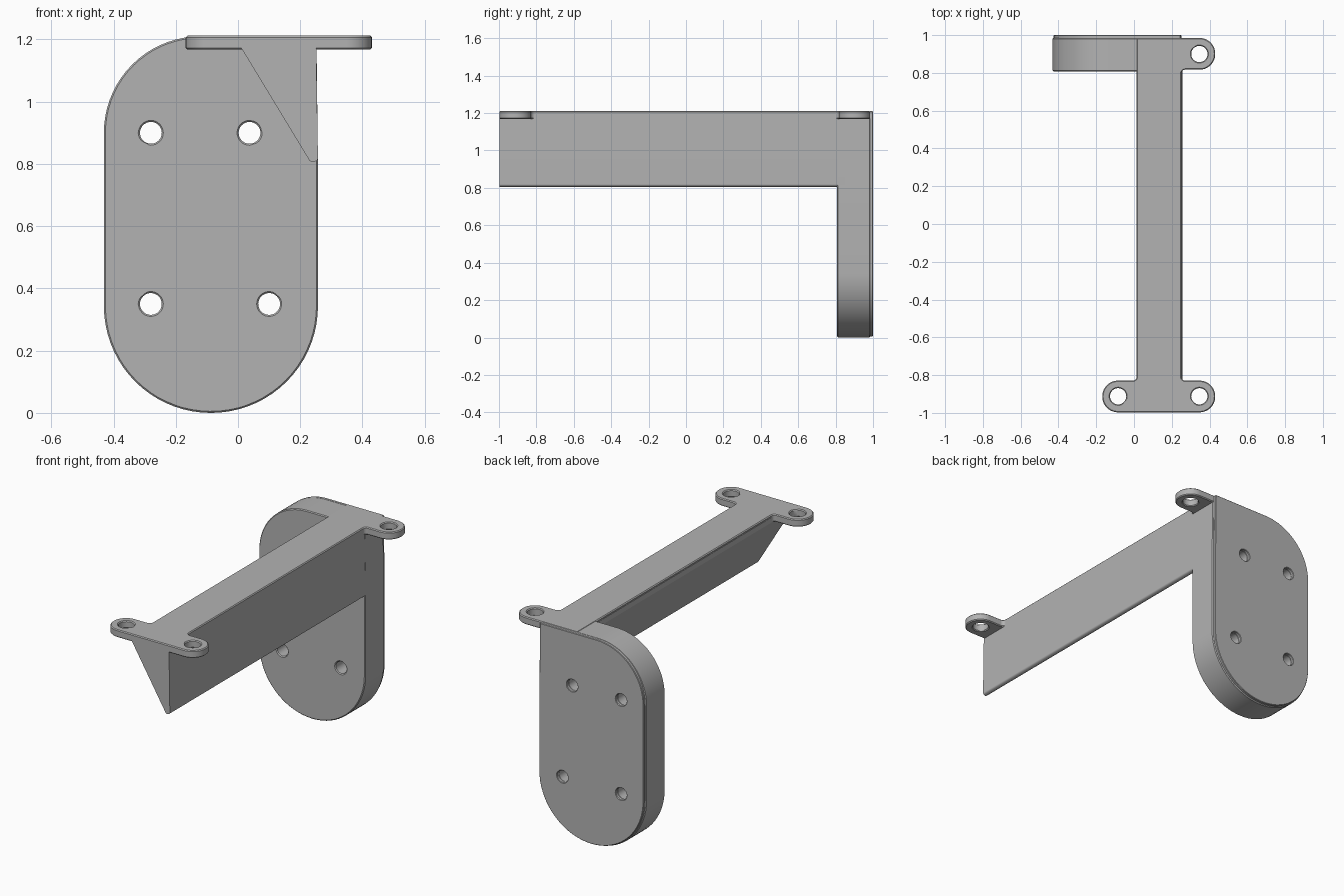
import bpy, bmesh, math
from mathutils import Vector

if "Cube" in bpy.data.objects:
    bpy.data.objects.remove(bpy.data.objects["Cube"])

grey = bpy.data.materials.new("plain grey")
grey.use_nodes = True
GREY = (0.45, 0.45, 0.45, 1)
grey.diffuse_color = GREY
grey.node_tree.nodes["Principled BSDF"].inputs["Base Color"].default_value = GREY


def rounded(corners):
    """Outline from (u, v, radius) corners, each corner replaced by an arc."""
    out = []
    for i, (u, v, r) in enumerate(corners):
        p = Vector((u, v))
        if r == 0:
            out.append(p)
            continue
        a = (Vector(corners[i - 1][:2]) - p).normalized()
        b = (Vector(corners[(i + 1) % len(corners)][:2]) - p).normalized()
        half = a.angle(b) / 2
        centre = p + (a + b).normalized() * r / math.sin(half)
        start = p + a * r / math.tan(half) - centre
        end = p + b * r / math.tan(half) - centre
        sweep = math.atan2(start.x * end.y - start.y * end.x, start.dot(end))
        n = max(4, int(abs(sweep) / math.radians(5)))
        for k in range(n + 1):
            t = sweep * k / n
            c, s = math.cos(t), math.sin(t)
            out.append(centre + Vector((start.x * c - start.y * s,
                                        start.x * s + start.y * c)))
    return out


def circle(u, v, r, n=32):
    return [Vector((u + r * math.cos(math.tau * k / n),
                    v + r * math.sin(math.tau * k / n))) for k in range(n)]


def slab(name, outline, holes, axis, low, high, chamfer):
    """Extrude an outline with holes along an axis and chamfer its rims."""
    bm = bmesh.new()
    for loop in [outline] + holes:
        vs = [bm.verts.new((p.x, low, p.y) if axis == "Y" else (p.x, p.y, low))
              for p in loop]
        for i in range(len(vs)):
            bm.edges.new((vs[i - 1], vs[i]))
    bmesh.ops.triangle_fill(bm, use_beauty=True, edges=bm.edges[:])
    ext = bmesh.ops.extrude_face_region(bm, geom=bm.faces[:])
    move = (0, high - low, 0) if axis == "Y" else (0, 0, high - low)
    bmesh.ops.translate(bm, vec=move, verts=[
        g for g in ext["geom"] if isinstance(g, bmesh.types.BMVert)])
    bmesh.ops.recalc_face_normals(bm, faces=bm.faces[:])
    mesh = bpy.data.meshes.new(name)
    bm.to_mesh(mesh)
    bm.free()
    mesh.materials.append(grey)
    ob = bpy.data.objects.new(name, mesh)
    bpy.context.collection.objects.link(ob)
    bpy.ops.object.select_all(action="DESELECT")
    ob.select_set(True)
    bpy.context.view_layer.objects.active = ob
    if chamfer:
        mod = ob.modifiers.new("rim chamfer", "BEVEL")
        mod.width = chamfer
        mod.segments = 1
        mod.limit_method = "ANGLE"
        mod.angle_limit = math.radians(50)
        bpy.ops.object.modifier_apply(modifier=mod.name)
    bpy.ops.object.shade_smooth_by_angle(angle=math.radians(30))
    return ob


# Upright mounting plate with round foot and one rounded shoulder
def plate_outline(inset):
    left, right, bottom = -0.431 + inset, 0.257 - inset, inset
    foot = (right - left) / 2 - 0.0005
    return rounded([(left, bottom, foot), (right, bottom, foot),
                    (right, 0.8, 0), (0.252 - inset, 1.21, 0),
                    (left, 1.21, 0.31 - inset)])


screws = [(-0.28, 0.9), (0.037, 0.9), (-0.28, 0.35), (0.1, 0.35)]
plate_holes = [circle(u, v, 0.035) for u, v in screws]
slab("mounting_plate", plate_outline(0), plate_holes, "Y", 0.808, 0.985, 0.005)
slab("plate_back_lip", plate_outline(0.006), plate_holes, "Y", 0.98, 1.0, 0.003)

# Triangular arm reaching forward from the plate
arm = rounded([(0.012, 1.2, 0), (0.012, 1.17, 0), (0.235, 0.802, 0.014),
               (0.257, 0.812, 0.012), (0.251, 1.2, 0)])
slab("arm", arm, [], "Y", -0.997, 0.85, 0)

# Flat top strip with three screw ears
R, F = 0.083, 0.02
front, back = -0.997, 0.985
ears = rounded([
    (-0.168, front, R), (0.43, front, R), (0.43, front + 0.168, R),
    (0.251, front + 0.168, F), (0.251, back - 0.168, F),
    (0.43, back - 0.168, R), (0.43, back, R), (0.014, back, 0),
    (0.014, front + 0.168, F), (-0.168, front + 0.168, R)])
ear_holes = [circle(x, y, 0.043) for x, y in
             [(-0.084, -0.912), (0.346, -0.912), (0.346, 0.9)]]
slab("top_strip", ears, ear_holes, "Z", 1.168, 1.212, 0.005)
